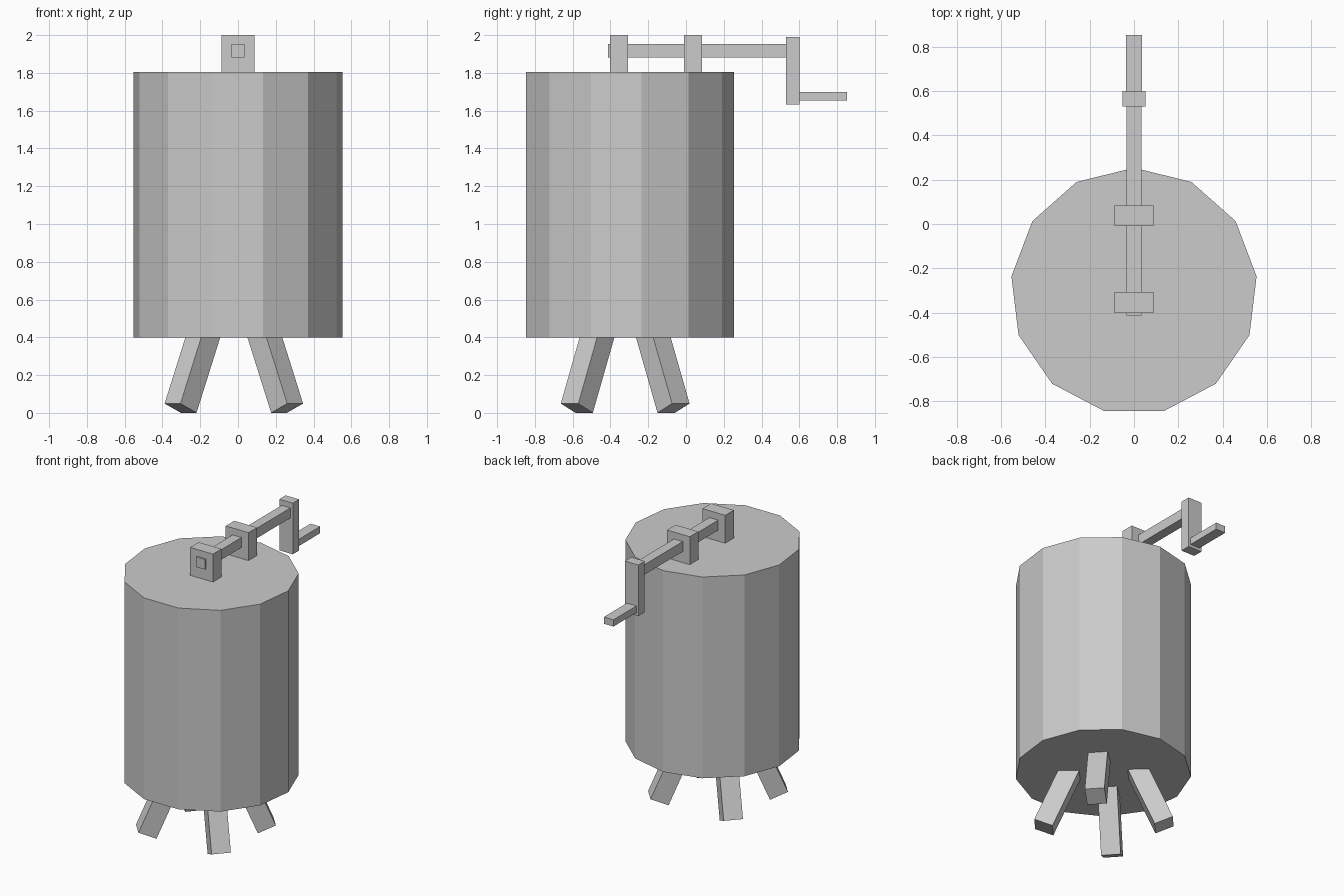
import bpy
from math import radians, pi
from mathutils import Matrix, Vector

cube = bpy.data.objects.get("Cube")
if cube:
    bpy.data.objects.remove(cube, do_unlink=True)

GREY = (0.6, 0.6, 0.6, 1.0)
grey = bpy.data.materials.new("plain_grey")
grey.use_nodes = True
grey.diffuse_color = GREY
grey.node_tree.nodes["Principled BSDF"].inputs["Base Color"].default_value = GREY


def finish(name):
    obj = bpy.context.object
    obj.name = obj.data.name = name
    obj.data.materials.append(grey)
    return obj


def box(name, half_width, y, z):
    """Box centred on x = 0, spanning the given y and z ranges."""
    bpy.ops.mesh.primitive_cube_add(size=1)
    obj = finish(name)
    size = Vector((2 * half_width, y[1] - y[0], z[1] - z[0]))
    centre = Vector((0, sum(y) / 2, sum(z) / 2))
    obj.data.transform(Matrix.Translation(centre) @ Matrix.Diagonal(size).to_4x4())
    return obj


# Thirteen-sided drum with a corner pointing to the back
BOTTOM, TOP = 0.4, 1.805
bpy.ops.mesh.primitive_cylinder_add(vertices=13, radius=0.558, depth=TOP - BOTTOM)
drum = finish("drum")
first = drum.data.vertices[0].co
turn = pi / 2 - Vector((1, 0)).angle_signed(Vector((first.x, first.y))) * -1
drum.data.transform(Matrix.Translation((0, -0.304, (BOTTOM + TOP) / 2))
                    @ Matrix.Rotation(turn, 4, "Z"))

# Bearing blocks, axle and crank
box("front_bearing", 0.088, (-0.402, -0.307), (TOP, 2.0))
box("rear_bearing", 0.088, (-0.01, 0.084), (TOP, 2.0))
box("axle", 0.034, (-0.413, 0.54), (1.882, 1.952))
box("crank_arm", 0.052, (0.53, 0.6), (1.633, 1.99))
box("crank_handle", 0.037, (0.59, 0.853), (1.653, 1.7))

# Four splayed legs, square in section
TILT, THICK, LENGTH = radians(23), 0.125, 0.46
for side, sx in (("left", 1), ("right", -1)):
    for end, sy in (("front", -1), ("rear", 1)):
        foot = Vector((-0.022 + sx * 0.282, -0.322 + sy * 0.256, 0.025))
        azimuth = Vector((sx * 0.282, sy * 0.256, 0)).to_track_quat("X", "Z").to_euler().z
        bpy.ops.mesh.primitive_cube_add(size=1)
        leg = finish(f"{end}_{side}_leg")
        leg.data.transform(Matrix.Translation(foot)
                           @ Matrix.Rotation(azimuth, 4, "Z")
                           @ Matrix.Rotation(-TILT, 4, "Y")
                           @ Matrix.Translation((0, 0, LENGTH / 2))
                           @ Matrix.Diagonal((THICK, THICK, LENGTH, 1)))
